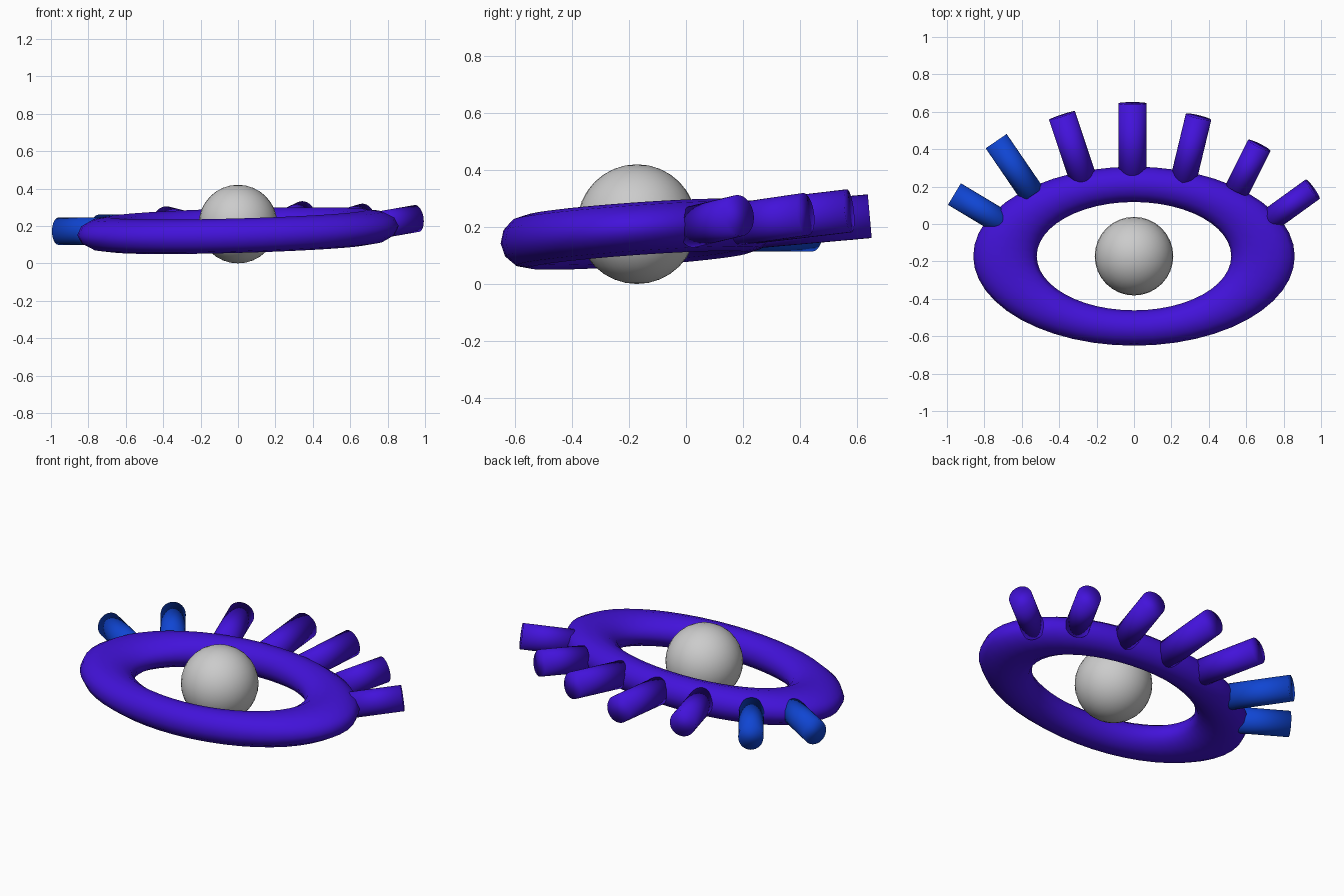
import bpy, math
from mathutils import Vector, Matrix

if "Cube" in bpy.data.objects:
    bpy.data.objects.remove(bpy.data.objects["Cube"])


def material(name, color):
    m = bpy.data.materials.new(name)
    m.diffuse_color = (*color, 1)
    m.use_nodes = True
    m.node_tree.nodes["Principled BSDF"].inputs["Base Color"].default_value = m.diffuse_color
    return m


violet = material("violet", (0.055, 0.006, 0.70))
blue = material("blue", (0.005, 0.06, 0.65))


def finish(name, mat=None):
    ob = bpy.context.object
    ob.name = name
    bpy.ops.object.shade_smooth()
    if mat:
        ob.data.materials.append(mat)
    return ob


# eyeball
bpy.ops.mesh.primitive_uv_sphere_add(segments=32, ring_count=16, radius=0.21,
                                     location=(0, -0.172, 0.21))
finish("eyeball")

# oval eyelid ring, tipped slightly up at the back and right
bpy.ops.mesh.primitive_torus_add(major_radius=1, minor_radius=0.246,
                                 major_segments=48, minor_segments=12,
                                 location=(0, -0.172, 0.175),
                                 rotation=(math.radians(4), math.radians(-1.6), 0))
ring = finish("eyelid_ring", violet)
ring.scale = (0.69, 0.385, 0.375)

# lashes: base centre, tip centre, half width, half height, material
lashes = [
    ((-0.66, -0.02, 0.172), (-0.960, 0.160, 0.172), 0.067, 0.073, blue),
    ((-0.54, 0.155, 0.188), (-0.737, 0.443, 0.188), 0.068, 0.074, blue),
    ((-0.265, 0.22, 0.20), (-0.385, 0.580, 0.230), 0.073, 0.075, violet),
    ((-0.008, 0.22, 0.20), (-0.008, 0.645, 0.238), 0.075, 0.077, violet),
    ((0.26, 0.22, 0.215), (0.345, 0.573, 0.257), 0.070, 0.076, violet),
    ((0.55, 0.18, 0.21), (0.670, 0.420, 0.245), 0.067, 0.075, violet),
    ((0.725, 0.02, 0.20), (0.955, 0.186, 0.240), 0.064, 0.073, violet),
]
for i, (base, tip, half_w, half_h, mat) in enumerate(lashes, 1):
    a, b = Vector(base), Vector(tip)
    d = (b - a).normalized()
    side = d.cross(Vector((0, 0, 1))).normalized()
    up = side.cross(d)
    bpy.ops.mesh.primitive_cylinder_add(vertices=32, radius=1, depth=1)
    ob = finish(f"lash_{i}", mat)
    cols = (side * half_w, up * half_h, -d * (b - a).length)
    frame = Matrix(cols).transposed().to_4x4()
    if frame.determinant() < 0:
        frame = Matrix((cols[0], cols[1], -cols[2])).transposed().to_4x4()
    ob.data.transform(Matrix.Translation((a + b) / 2) @ frame)
